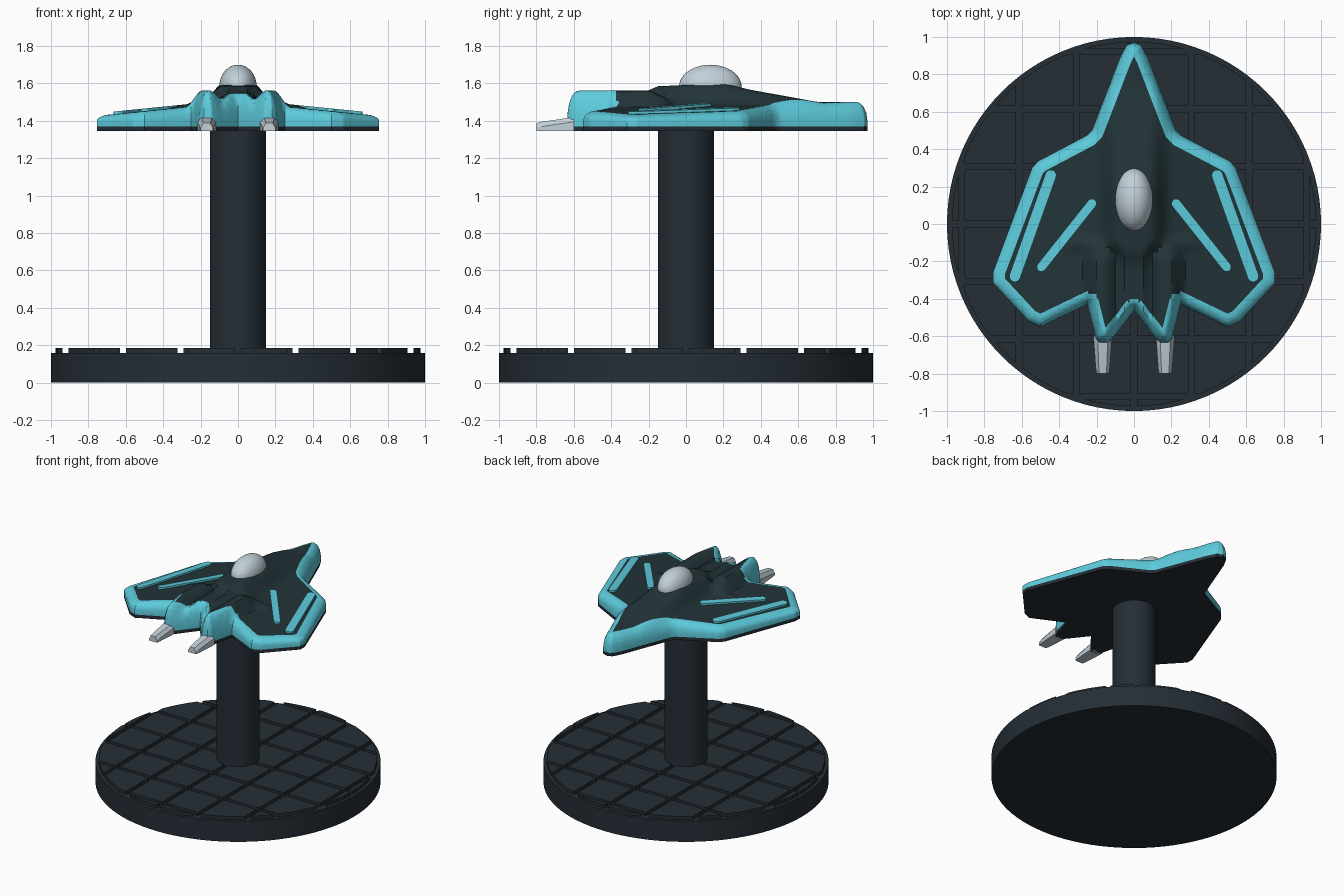
import bpy, bmesh, math
from mathutils import Vector
from mathutils.geometry import intersect_point_line

cube = bpy.data.objects.get("Cube")
if cube:
    bpy.data.objects.remove(cube, do_unlink=True)


def material(name, rgb):
    m = bpy.data.materials.new(name)
    m.use_nodes = True
    m.diffuse_color = (*rgb, 1)
    m.node_tree.nodes["Principled BSDF"].inputs["Base Color"].default_value = (*rgb, 1)
    return m


STAND = material("blue black", (0.018, 0.027, 0.036))
HULL = material("dark green grey", (0.016, 0.034, 0.039))
TEAL = material("bright teal", (0.11, 0.60, 0.72))
GREY = material("pale grey", (0.54, 0.63, 0.69))


def finish(bm, name, mats, angle=30):
    bmesh.ops.recalc_face_normals(bm, faces=bm.faces[:])
    mesh = bpy.data.meshes.new(name)
    bm.to_mesh(mesh)
    bm.free()
    for m in mats:
        mesh.materials.append(m)
    ob = bpy.data.objects.new(name, mesh)
    bpy.context.collection.objects.link(ob)
    bpy.ops.object.select_all(action='DESELECT')
    ob.select_set(True)
    bpy.context.view_layer.objects.active = ob
    bpy.ops.object.shade_smooth_by_angle(angle=math.radians(angle))
    return ob


def cylinder(name, radius, z0, z1, mat):
    bm = bmesh.new()
    bmesh.ops.create_cone(bm, cap_ends=True, segments=96, radius1=radius,
                          radius2=radius, depth=z1 - z0)
    bmesh.ops.translate(bm, verts=bm.verts[:], vec=(0, 0, (z0 + z1) / 2))
    finish(bm, name, [mat])


def cut(bm, co, no, faces=None):
    faces = faces or bm.faces[:]
    edges = {e for f in faces for e in f.edges}
    verts = {v for f in faces for v in f.verts}
    bmesh.ops.bisect_plane(bm, geom=[*faces, *edges, *verts], dist=1e-5,
                           plane_co=co, plane_no=no)


# Stand: round base and column
cylinder("base_disc", 1.0, 0, 0.16, STAND)
cylinder("column", 0.15, 0.15, 1.36, STAND)

# Floor tiles: a disc cut by a grid of grooves
PITCH, GAP = 0.307, 0.016
bm = bmesh.new()
bmesh.ops.create_circle(bm, cap_ends=True, segments=96, radius=0.975)
for k in range(-3, 4):
    for side in (-GAP, GAP):
        p = k * PITCH + side
        cut(bm, (p, 0, 0), (1, 0, 0))
        cut(bm, (0, p, 0), (0, 1, 0))
grooves = [f for f in bm.faces if any(
    abs(c - round(c / PITCH) * PITCH) < GAP for c in f.calc_center_median()[:2])]
bmesh.ops.delete(bm, geom=grooves, context='FACES')
bmesh.ops.translate(bm, verts=bm.verts[:], vec=(0, 0, 0.158))
top = bmesh.ops.extrude_face_region(bm, geom=bm.faces[:])["geom"]
bmesh.ops.translate(bm, vec=(0, 0, 0.027),
                    verts=[g for g in top if isinstance(g, bmesh.types.BMVert)])
finish(bm, "floor_tiles", [STAND])

# Ship outline, left half from nose to tail notch
HALF = [(0, 0.97), (0.04, 0.955), (0.075, 0.89), (0.225, 0.50), (0.25, 0.475),
        (0.515, 0.335), (0.545, 0.30), (0.755, -0.26), (0.755, -0.315),
        (0.565, -0.52), (0.50, -0.55), (0.25, -0.43), (0.205, -0.61),
        (0.185, -0.635), (0.14, -0.635), (0.11, -0.605), (0, -0.465)]
OUTLINE = [Vector((x, y, 0)) for x, y in HALF]
OUTLINE += [Vector((-x, y, 0)) for x, y in HALF[-2:0:-1]]
SEGMENTS = list(zip(OUTLINE, OUTLINE[1:] + OUTLINE[:1]))
RIM = 0.064


def segment_distance(p, a, b):
    t = intersect_point_line(p, a, b)[1]
    return (p - a.lerp(b, min(1, max(0, t)))).length


def edge_distance(p):
    return min(segment_distance(p, a, b) for a, b in SEGMENTS)


def ramp(v, a, b):
    t = min(1, max(0, (v - a) / (b - a)))
    return t * t * (3 - 2 * t)


SPINE = [(-0.7, 1.535), (-0.22, 1.555), (-0.15, 1.585), (0.2, 1.60),
         (0.35, 1.565), (0.82, 1.48), (1, 1.44)]


def spine_height(y):
    for (y0, z0), (y1, z1) in zip(SPINE, SPINE[1:]):
        if y <= y1:
            return z0 + (z1 - z0) * (y - y0) / (y1 - y0)


def wing_height(x):
    return 1.43 + 0.1 * (0.72 - abs(x))


def hull_height(p):
    x, y = abs(p.x), p.y
    wing = wing_height(x)
    # raised cross rib over the wing roots
    wing += 0.014 * ramp(y, -0.15, -0.12) * (1 - ramp(y, -0.09, -0.06)) * (1 - ramp(x, 0.3, 0.38))
    front = ramp(y, -0.17, -0.08)
    flat, foot = 0.045 + 0.035 * front, 0.115 + 0.085 * front
    spine = max(0, spine_height(y) - wing) * (1 - ramp(x, flat, foot))
    pod = (1.562 - wing) * (1 - ramp(abs(x - 0.17), 0.02, 0.11)) * (1 - ramp(y, -0.2, -0.05))
    full = wing + max(spine, pod)
    t = min(1, edge_distance(Vector((p.x, p.y, 0))) / 0.06)
    return 1.40 + (full - 1.40) * math.sqrt(1 - (1 - t) ** 2)


# Hull: outline cut into a fine grid, with extra cuts along the rim
bm = bmesh.new()
bm.faces.new([bm.verts.new(p) for p in OUTLINE])
STEP = 0.025
for k in range(-30, 39):
    cut(bm, (k * STEP, 0, 0), (1, 0, 0))
    cut(bm, (0, k * STEP, 0), (0, 1, 0))
for a, b in SEGMENTS:
    normal = (b - a).cross(Vector((0, 0, 1))).normalized()
    for d in (0.006, 0.02, 0.04, RIM):
        near = [f for f in bm.faces
                if segment_distance(f.calc_center_median(), a, b) < 0.1]
        cut(bm, a + normal * d, normal, near)
for f in bm.faces:
    f.material_index = 1 if edge_distance(f.calc_center_median()) < RIM else 0
for v in bm.verts:
    v.co.z = hull_height(v.co)

# Side walls: teal band, then dark keel band and flat underside
border = [e for e in bm.edges if e.is_boundary]
for z, index in ((1.37, 1), (1.345, 2)):
    geom = bmesh.ops.extrude_edge_only(bm, edges=border)["geom"]
    for g in geom:
        if isinstance(g, bmesh.types.BMVert):
            g.co.z = z
        elif isinstance(g, bmesh.types.BMFace):
            g.material_index = index
    border = [g for g in geom if isinstance(g, bmesh.types.BMEdge) and g.is_boundary]
for f in bmesh.ops.triangle_fill(bm, edges=border, use_beauty=True)["geom"]:
    if isinstance(f, bmesh.types.BMFace):
        f.material_index = 2
finish(bm, "hull", [HULL, TEAL, STAND], 35)

# Canopy
bm = bmesh.new()
bmesh.ops.create_uvsphere(bm, u_segments=40, v_segments=24, radius=1)
bmesh.ops.scale(bm, vec=(0.1, 0.167, 0.117), verts=bm.verts[:])
bmesh.ops.translate(bm, vec=(0, 0.13, 1.583), verts=bm.verts[:])
finish(bm, "canopy", [GREY])


# Raised wing strips with round ends
def strip(name, a, b, radius):
    a, b = Vector((*a, 0)), Vector((*b, 0))
    angle = math.atan2(b.y - a.y, b.x - a.x)
    bm = bmesh.new()
    ring = []
    for end, turn in ((b, -0.5), (a, 0.5)):
        for i in range(9):
            t = angle + math.pi * (turn + i / 8)
            p = end + radius * Vector((math.cos(t), math.sin(t), 0))
            p.z = wing_height(p.x) + 0.014
            ring.append(bm.verts.new(p))
    face = bm.faces.new(ring)
    low = bmesh.ops.extrude_face_region(bm, geom=[face])["geom"]
    bmesh.ops.translate(bm, vec=(0, 0, -0.03),
                        verts=[g for g in low if isinstance(g, bmesh.types.BMVert)])
    finish(bm, name, [TEAL])


# Exhaust: tapered bar with a chamfered top
def exhaust(name, x):
    bm = bmesh.new()
    rings = []
    for y, w, z in ((-0.8, 0.033, 1.388), (-0.77, 0.038, 1.395), (-0.6, 0.05, 1.42)):
        section = [(-w, 1.345), (w, 1.345), (w, z - 0.025), (w * 0.55, z),
                   (-w * 0.55, z), (-w, z - 0.025)]
        rings.append([bm.verts.new((x + u, y, v)) for u, v in section])
    for r0, r1 in zip(rings, rings[1:]):
        for i in range(6):
            j = (i + 1) % 6
            bm.faces.new((r0[i], r0[j], r1[j], r1[i]))
    bm.faces.new(rings[0])
    bm.faces.new(rings[-1])
    finish(bm, name, [GREY], 20)


for side, s in (("left", 1), ("right", -1)):
    strip(side + "_outer_strip", (s * 0.445, 0.26), (s * 0.637, -0.28), 0.03)
    strip(side + "_inner_strip", (s * 0.225, 0.11), (s * 0.495, -0.23), 0.025)
    exhaust(side + "_exhaust", s * 0.167)
